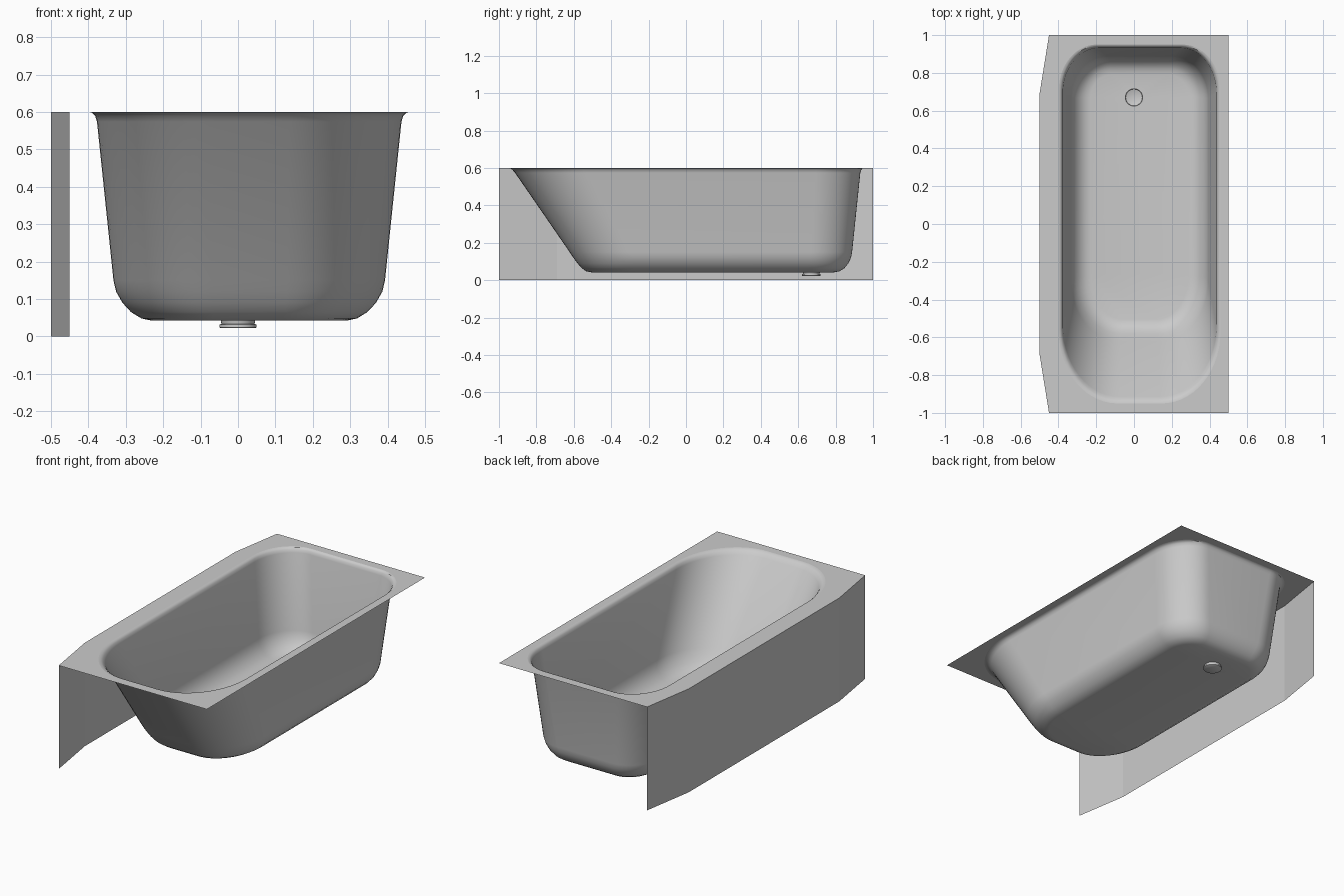
import bpy, bmesh
from math import sin, cos, pi, radians

if "Cube" in bpy.data.objects:
    bpy.data.objects.remove(bpy.data.objects["Cube"])

TOP = 0.6
ARC = 14                      # segments per basin corner
OUTLINE = [(-0.45, -1), (0.5, -1), (0.5, 1), (-0.45, 1), (-0.5, 0.69), (-0.5, -0.69)]
DRAIN = (0.0, 0.67)
# z, xmin, xmax, ymin, ymax, back corner radii (x, y), front corner radii (x, y)
LEVELS = [
    (0.600, -0.398, 0.458, -0.950, 0.950, 0.20, 0.24, 0.31, 0.38),
    (0.598, -0.390, 0.450, -0.940, 0.944, 0.20, 0.24, 0.31, 0.38),
    (0.590, -0.382, 0.442, -0.928, 0.937, 0.19, 0.24, 0.30, 0.38),
    (0.574, -0.377, 0.437, -0.914, 0.932, 0.19, 0.24, 0.30, 0.38),
    (0.150, -0.333, 0.393, -0.622, 0.888, 0.19, 0.22, 0.26, 0.32),
    (0.120, -0.326, 0.386, -0.602, 0.882, 0.19, 0.22, 0.255, 0.32),
    (0.090, -0.309, 0.369, -0.580, 0.868, 0.18, 0.20, 0.24, 0.30),
    (0.065, -0.286, 0.346, -0.558, 0.848, 0.16, 0.18, 0.22, 0.28),
    (0.048, -0.258, 0.318, -0.534, 0.822, 0.13, 0.15, 0.20, 0.26),
    (0.042, -0.230, 0.290, -0.505, 0.790, 0.11, 0.12, 0.17, 0.24),
]


def finish(bm, name, smooth=True):
    me = bpy.data.meshes.new(name)
    bm.to_mesh(me)
    bm.free()
    ob = bpy.data.objects.new(name, me)
    bpy.context.collection.objects.link(ob)
    if smooth:
        bpy.ops.object.select_all(action='DESELECT')
        ob.select_set(True)
        bpy.context.view_layer.objects.active = ob
        bpy.ops.object.shade_smooth_by_angle(angle=radians(35))
    return ob


def basin_ring(z, x0, x1, y0, y1, bx, by, fx, fy):
    """Rounded rectangle with elliptical corners, counter-clockwise."""
    corners = [(x1 - bx, y1 - by, bx, by, 0), (x0 + bx, y1 - by, bx, by, pi / 2),
               (x0 + fx, y0 + fy, fx, fy, pi), (x1 - fx, y0 + fy, fx, fy, 1.5 * pi)]
    pts = []
    for cx, cy, rx, ry, a0 in corners:
        for i in range(ARC + 1):
            a = a0 + i * pi / 2 / ARC
            pts.append((cx + rx * cos(a), cy + ry * sin(a), z))
    return pts


def circle(r, z, n=32):
    return [(DRAIN[0] + r * cos(2 * pi * i / n), DRAIN[1] + r * sin(2 * pi * i / n), z)
            for i in range(n)]


def loft(bm, rings):
    """Skin between rings, faces looking inward; returns the vertex rings."""
    vr = [[bm.verts.new(p) for p in ring] for ring in rings]
    for up, lo in zip(vr, vr[1:]):
        for i in range(len(up)):
            j = (i + 1) % len(up)
            bm.faces.new((up[i], up[j], lo[j], lo[i]))
    return vr


def fill_between(bm, *loops):
    """Flat upward-facing sheet between an outer and an inner loop."""
    edges = []
    for lp in loops:
        for a, b in zip(lp, lp[1:] + lp[:1]):
            edges.append(bm.edges.get((a, b)) or bm.edges.new((a, b)))
    res = bmesh.ops.triangle_fill(bm, use_beauty=True, edges=edges, normal=(0, 0, 1))
    for f in res['geom']:
        if isinstance(f, bmesh.types.BMFace):
            f.normal_update()
            if f.normal.z < 0:
                f.normal_flip()


# flat deck around the basin opening
bm = bmesh.new()
fill_between(bm, [bm.verts.new((x, y, TOP)) for x, y in OUTLINE],
             [bm.verts.new(p) for p in basin_ring(*LEVELS[0])])
finish(bm, "deck", smooth=False)

# basin walls, rounded floor edge and floor with drain opening
bm = bmesh.new()
rings = loft(bm, [basin_ring(*lv) for lv in LEVELS])
fill_between(bm, rings[-1], [bm.verts.new(p) for p in circle(0.046, 0.042)])
finish(bm, "basin")

# recessed drain cup with flange
bm = bmesh.new()
cup = loft(bm, [circle(r, z) for r, z in
                [(0.046, 0.042), (0.044, 0.033), (0.050, 0.032), (0.050, 0.024), (0.047, 0.022)]])
bm.faces.new(cup[-1])
finish(bm, "drain")

# thin side panel following the bent deck edge
bm = bmesh.new()
path = [OUTLINE[i] for i in (3, 4, 5, 0)]
lo = [bm.verts.new((x, y, 0)) for x, y in path]
hi = [bm.verts.new((x, y, TOP)) for x, y in path]
for i in range(3):
    bm.faces.new((lo[i], lo[i + 1], hi[i + 1], hi[i]))
finish(bm, "side_panel", smooth=False)
